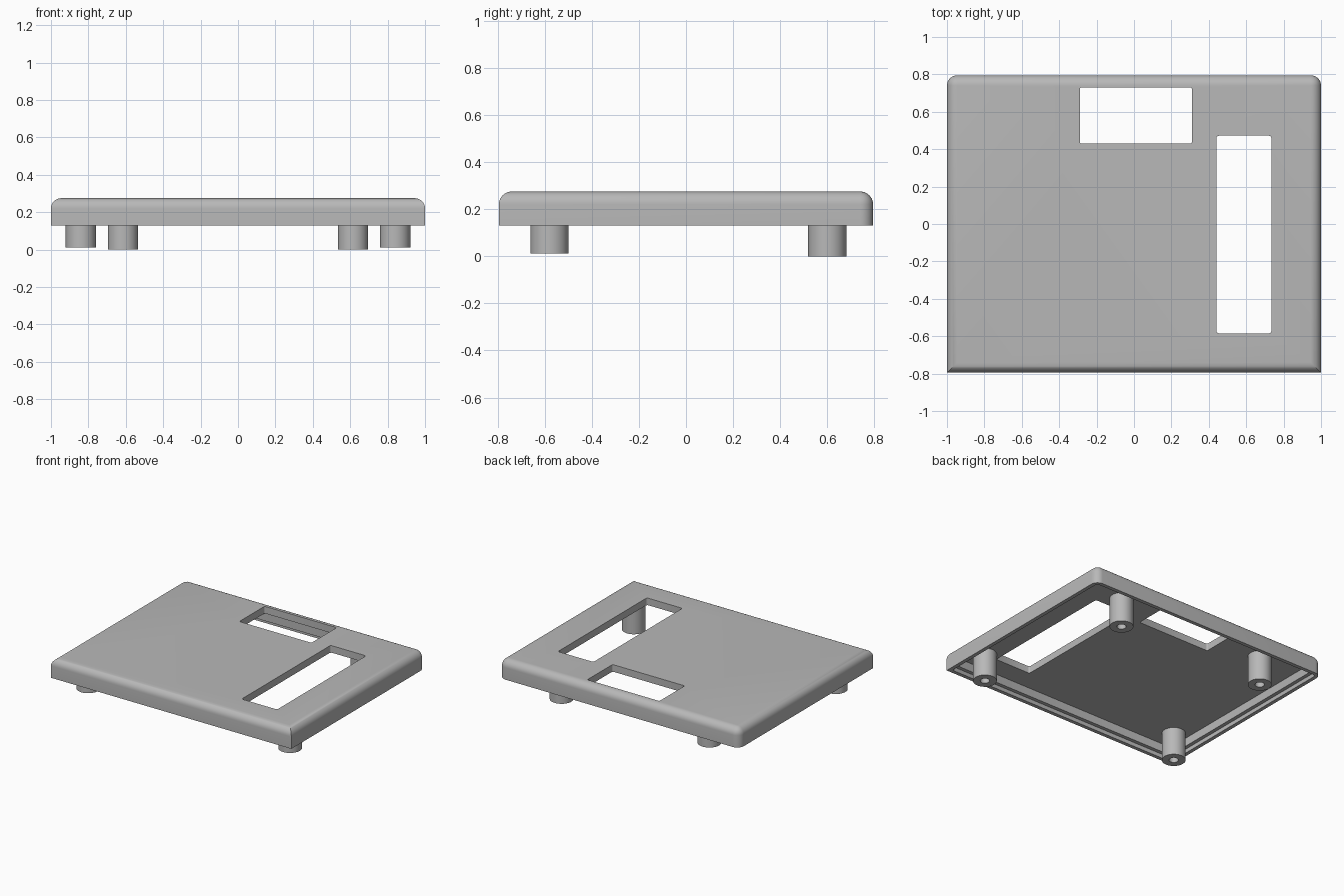
import bpy
import bmesh
import math
from mathutils import Vector

if "Cube" in bpy.data.objects:
    bpy.data.objects.remove(bpy.data.objects["Cube"], do_unlink=True)

W, D = 1.0, 0.795            # half width and half depth
BOTTOM, TOP = 0.13, 0.275
CEILING = 0.222              # underside of the top plate

grey = bpy.data.materials.new("plain grey")
grey.use_nodes = True
grey.diffuse_color = (0.48, 0.48, 0.48, 1)
grey.node_tree.nodes["Principled BSDF"].inputs["Base Color"].default_value = grey.diffuse_color


def add_object(name, bm):
    bmesh.ops.recalc_face_normals(bm, faces=bm.faces)
    mesh = bpy.data.meshes.new(name)
    bm.to_mesh(mesh)
    bm.free()
    mesh.materials.append(grey)
    obj = bpy.data.objects.new(name, mesh)
    bpy.context.collection.objects.link(obj)
    return obj


def box(name, x0, x1, y0, y1, z0, z1, radius, segments, rounded):
    """Box whose edges chosen by the rule `rounded` are filleted."""
    bm = bmesh.new()
    bmesh.ops.create_cube(bm, size=1)
    low, high = Vector((x0, y0, z0)), Vector((x1, y1, z1))
    for v in bm.verts:
        v.co = (low + high) / 2 + v.co * (high - low)
    edges = [e for e in bm.edges if rounded(e.verts[0].co, e.verts[1].co)]
    if edges:
        bmesh.ops.bevel(bm, geom=edges, offset=radius, segments=segments,
                        profile=0.5, affect='EDGES')
    return add_object(name, bm)


def vertical(a, b):
    return abs(a.z - b.z) > 0.01


def top_or_back_corner(a, b):
    on_top = min(a.z, b.z) > TOP - 0.01
    return on_top or (vertical(a, b) and a.y > 0)


def smooth(obj):
    bpy.ops.object.select_all(action='DESELECT')
    obj.select_set(True)
    bpy.context.view_layer.objects.active = obj
    bpy.ops.object.shade_smooth_by_angle(angle=math.radians(35))


# Cover shell: rounded along the top and on the back corners
cover = box("cover", -W, W, -D, D, BOTTOM, TOP, 0.055, 8, top_or_back_corner)


def inset_box(name, wall, z1):
    return box(name, wall - W, W - wall, wall - D, D - wall,
               BOTTOM - 0.1, z1, 0.02, 4, vertical)


# Hollow inside, stepped rim and the two openings
cutters = [
    inset_box("cavity_cutter", 0.055, CEILING),
    inset_box("rim_step_cutter", 0.028, BOTTOM + 0.03),
    box("back_opening_cutter", -0.29, 0.31, 0.43, 0.73, 0.2, 0.4, 0.01, 3, vertical),
    box("side_opening_cutter", 0.44, 0.735, -0.585, 0.472, 0.2, 0.4, 0.014, 3, vertical),
]
for cutter in cutters:
    cutter.hide_render = True
    mod = cover.modifiers.new(cutter.name, 'BOOLEAN')
    mod.operation = 'DIFFERENCE'
    mod.solver = 'EXACT'
    mod.object = cutter

# Bake the cuts and drop the helpers
bpy.context.view_layer.update()
result = bpy.data.meshes.new_from_object(
    cover.evaluated_get(bpy.context.evaluated_depsgraph_get()))
cover.modifiers.clear()
cover.data = result
for cutter in cutters:
    bpy.data.objects.remove(cutter, do_unlink=True)
smooth(cover)


# Screw posts: turned profile with a blind hole in the foot
def post(name, x, y, foot):
    top = CEILING + 0.01
    profile = [(0, top - 0.03), (0.032, top - 0.03), (0.032, foot),
               (0.081, foot), (0.081, top), (0, top)]
    bm = bmesh.new()
    verts = [bm.verts.new((r, 0, z)) for r, z in profile]
    edges = [bm.edges.new(pair) for pair in zip(verts, verts[1:])]
    bmesh.ops.spin(bm, geom=verts + edges, cent=(0, 0, 0), axis=(0, 0, 1),
                   angle=math.tau, steps=40, use_merge=True)
    bmesh.ops.remove_doubles(bm, verts=bm.verts, dist=0.0005)
    obj = add_object(name, bm)
    obj.location = (x, y, 0)
    smooth(obj)


for side, sign in (("left", 1), ("right", -1)):
    post("front_" + side + "_post", sign * 0.84, -0.58, 0.012)
    post("back_" + side + "_post", sign * 0.615, 0.6, 0.0)
